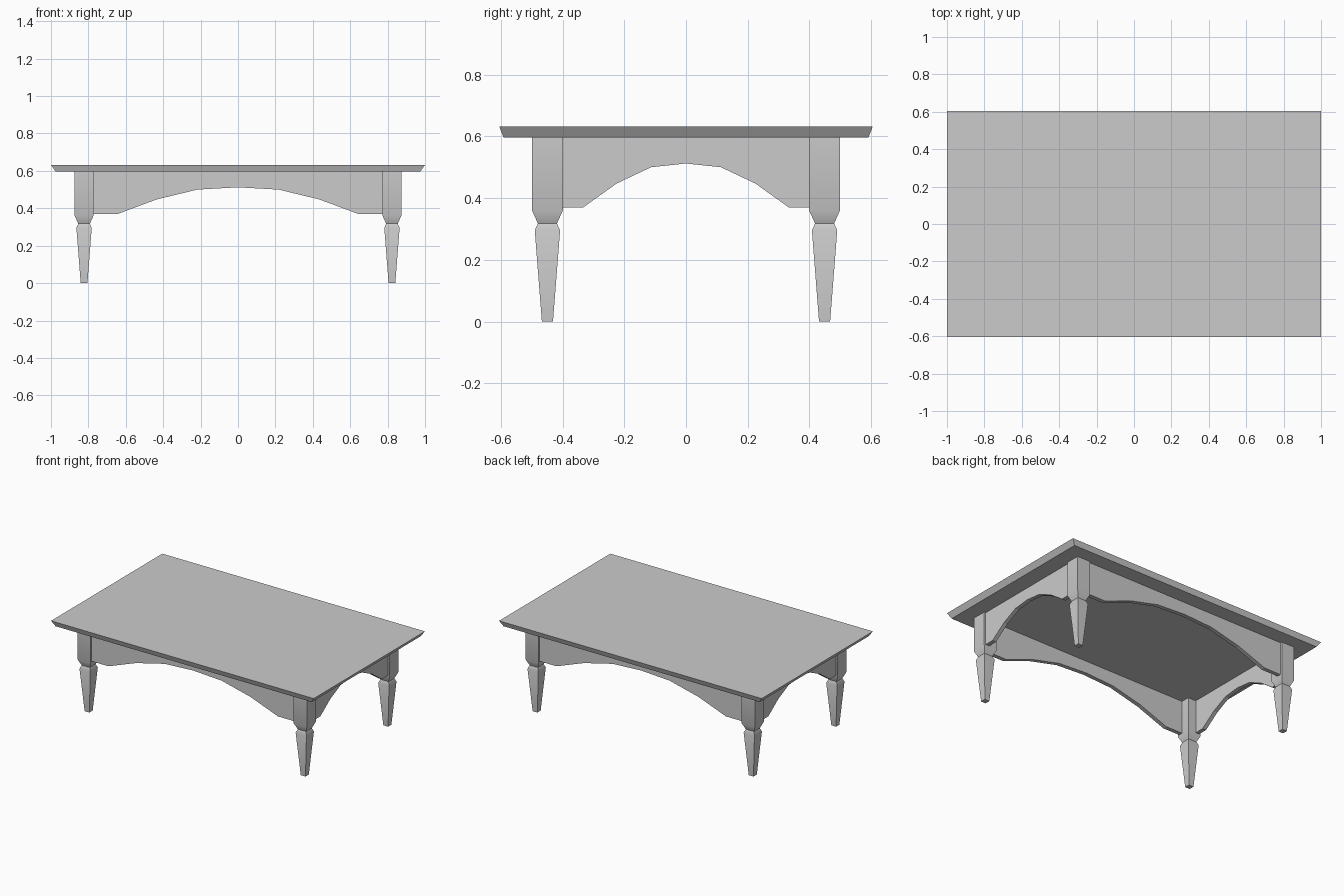
import bpy, bmesh, math

if "Cube" in bpy.data.objects:
    bpy.data.objects.remove(bpy.data.objects["Cube"], do_unlink=True)

GREY = (0.6, 0.6, 0.6, 1.0)
mat = bpy.data.materials.new("light grey")
mat.use_nodes = True
mat.diffuse_color = GREY
mat.node_tree.nodes["Principled BSDF"].inputs["Base Color"].default_value = GREY

LEG_X, LEG_Y, LEG_HALF = 0.823, 0.449, 0.05
TOP_UNDER, TOP_Z = 0.596, 0.632
RECESS, THICK = 0.012, 0.028


def finish(name, bm):
    bmesh.ops.recalc_face_normals(bm, faces=bm.faces)
    mesh = bpy.data.meshes.new(name)
    bm.to_mesh(mesh)
    bm.free()
    mesh.materials.append(mat)
    obj = bpy.data.objects.new(name, mesh)
    bpy.context.collection.objects.link(obj)
    return obj


def stack(name, rings, cx=0, cy=0):
    """Loft rectangular rings given as (half x, half y, z)."""
    bm = bmesh.new()
    loops = [[bm.verts.new((cx + sx * hx, cy + sy * hy, z))
              for sx, sy in ((-1, -1), (1, -1), (1, 1), (-1, 1))]
             for hx, hy, z in rings]
    bm.faces.new(loops[0])
    bm.faces.new(loops[-1])
    for a, b in zip(loops, loops[1:]):
        for i in range(4):
            j = (i + 1) % 4
            bm.faces.new((a[i], a[j], b[j], b[i]))
    return finish(name, bm)


def apron(name, half_profile, outer, side, along_x):
    """Arched board: the half profile is mirrored, then given thickness."""
    arch = [(-u, z) for u, z in half_profile] + [(u, z) for u, z in reversed(half_profile[:-1])]
    end = half_profile[0][0]
    outline = arch + [(end, TOP_UNDER), (-end, TOP_UNDER)]
    bm = bmesh.new()
    loops = []
    for d in (outer, outer - THICK):
        loops.append([bm.verts.new((u, side * d, z) if along_x else (side * d, u, z))
                      for u, z in outline])
        bm.faces.new(loops[-1])
    n = len(outline)
    for i in range(n):
        j = (i + 1) % n
        bm.faces.new((loops[0][i], loops[0][j], loops[1][j], loops[1][i]))
    return finish(name, bm)


# Table top with an undercut edge
stack("table_top", [(0.975, 0.591, TOP_UNDER), (1.0, 0.605, TOP_Z)])

# Square legs with a pinched neck and tapered foot
LEG = [(0.018, 0.0), (0.041, 0.295), (0.031, 0.318), (LEG_HALF, 0.36), (LEG_HALF, TOP_UNDER)]
for sy, end in ((-1, "front"), (1, "back")):
    for sx, hand in ((1, "left"), (-1, "right")):
        leg = stack(f"{end}_{hand}_leg", [(h, h, z) for h, z in LEG], sx * LEG_X, sy * LEG_Y)
        bpy.ops.object.select_all(action="DESELECT")
        leg.select_set(True)
        bpy.context.view_layer.objects.active = leg
        bpy.ops.object.shade_smooth_by_angle(angle=math.radians(30))

# Arched aprons between the legs
LONG = [(LEG_X - LEG_HALF, 0.369), (0.645, 0.369), (0.436, 0.447), (0.217, 0.5), (0, 0.512)]
SHORT = [(LEG_Y - LEG_HALF, 0.369), (0.334, 0.369), (0.225, 0.447), (0.113, 0.5), (0, 0.512)]
for side, long_name, short_name in ((-1, "front", "right"), (1, "back", "left")):
    apron(f"{long_name}_apron", LONG, LEG_Y + LEG_HALF - RECESS, side, True)
    apron(f"{short_name}_apron", SHORT, LEG_X + LEG_HALF - RECESS, side, False)
